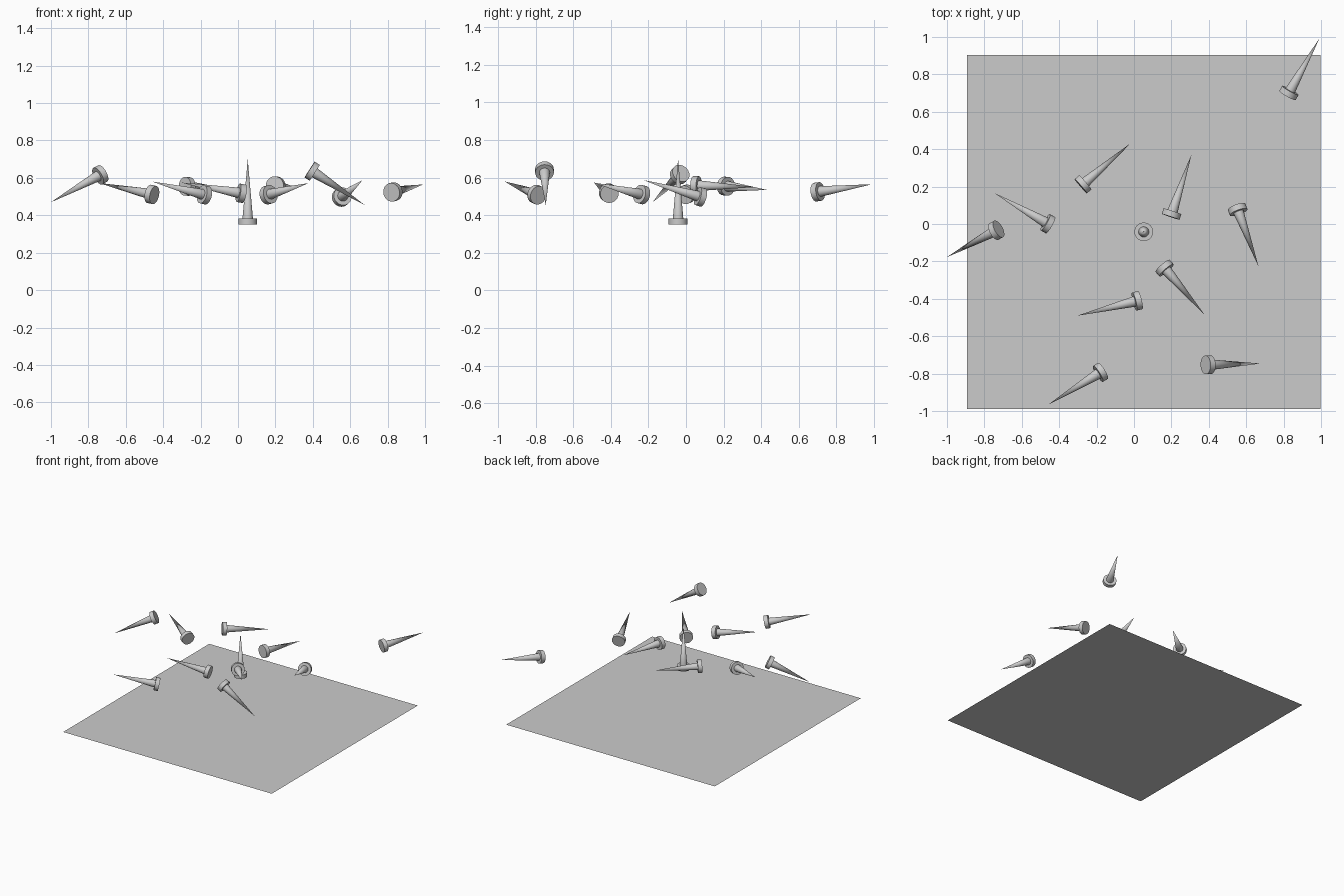
import bpy, bmesh, math
from mathutils import Vector

if "Cube" in bpy.data.objects:
    bpy.data.objects.remove(bpy.data.objects["Cube"])

LENGTH = 0.35
SEGMENTS = 24
# Profile of one spike along its axis: (radius, height)
PROFILE = [(0.05, 0.0), (0.05, 0.032), (0.028, 0.032)]


def spike_mesh():
    """Flat round head with a long tapering point, base at the origin, along +z."""
    bm = bmesh.new()
    rings = []
    for r, z in PROFILE:
        rings.append([bm.verts.new((r * math.cos(2 * math.pi * i / SEGMENTS),
                                    r * math.sin(2 * math.pi * i / SEGMENTS), z))
                      for i in range(SEGMENTS)])
    tip = bm.verts.new((0, 0, LENGTH))
    bm.faces.new(rings[0][::-1])
    for i in range(SEGMENTS):
        j = (i + 1) % SEGMENTS
        for a, b in zip(rings, rings[1:]):
            bm.faces.new((a[i], a[j], b[j], b[i]))
        bm.faces.new((rings[-1][i], rings[-1][j], tip))
    bmesh.ops.recalc_face_normals(bm, faces=bm.faces)
    mesh = bpy.data.meshes.new("spike")
    bm.to_mesh(mesh)
    bm.free()
    return mesh


# Square base sheet
bpy.ops.mesh.primitive_plane_add(size=1.892, location=(0.052, -0.042, 0))
bpy.context.object.name = "base_sheet"

# Floating spikes: (tip, middle of head)
SPIKES = [
    ((0.052, -0.042, 0.70), (0.052, -0.042, 0.366)),
    ((0.99, 0.99, 0.565), (0.825, 0.695, 0.524)),
    ((-0.02, 0.43, 0.535), (-0.275, 0.21, 0.555)),
    ((0.307, 0.37, 0.55), (0.20, 0.05, 0.558)),
    ((0.665, -0.225, 0.587), (0.553, 0.08, 0.497)),
    ((0.377, -0.485, 0.572), (0.163, -0.235, 0.51)),
    ((0.677, -0.746, 0.455), (0.39, -0.753, 0.64)),
    ((-0.457, -0.965, 0.58), (-0.174, -0.79, 0.508)),
    ((-0.302, -0.49, 0.575), (0.02, -0.41, 0.517)),
    ((-1.0, -0.177, 0.47), (-0.73, -0.03, 0.62)),
    ((-0.745, 0.165, 0.573), (-0.463, 0.003, 0.512)),
]
mesh = spike_mesh()
for n, (tip, head) in enumerate(SPIKES, 1):
    axis = (Vector(tip) - Vector(head)).normalized()
    ob = bpy.data.objects.new(f"spike_{n}", mesh)
    ob.location = Vector(tip) - axis * LENGTH
    ob.rotation_mode = 'QUATERNION'
    ob.rotation_quaternion = axis.to_track_quat('Z', 'Y')
    bpy.context.collection.objects.link(ob)

# Smooth round sides, crisp rims (mesh data is shared by all spikes)
bpy.ops.object.select_all(action='DESELECT')
ob.select_set(True)
bpy.context.view_layer.objects.active = ob
bpy.ops.object.shade_smooth_by_angle(angle=math.radians(40))
